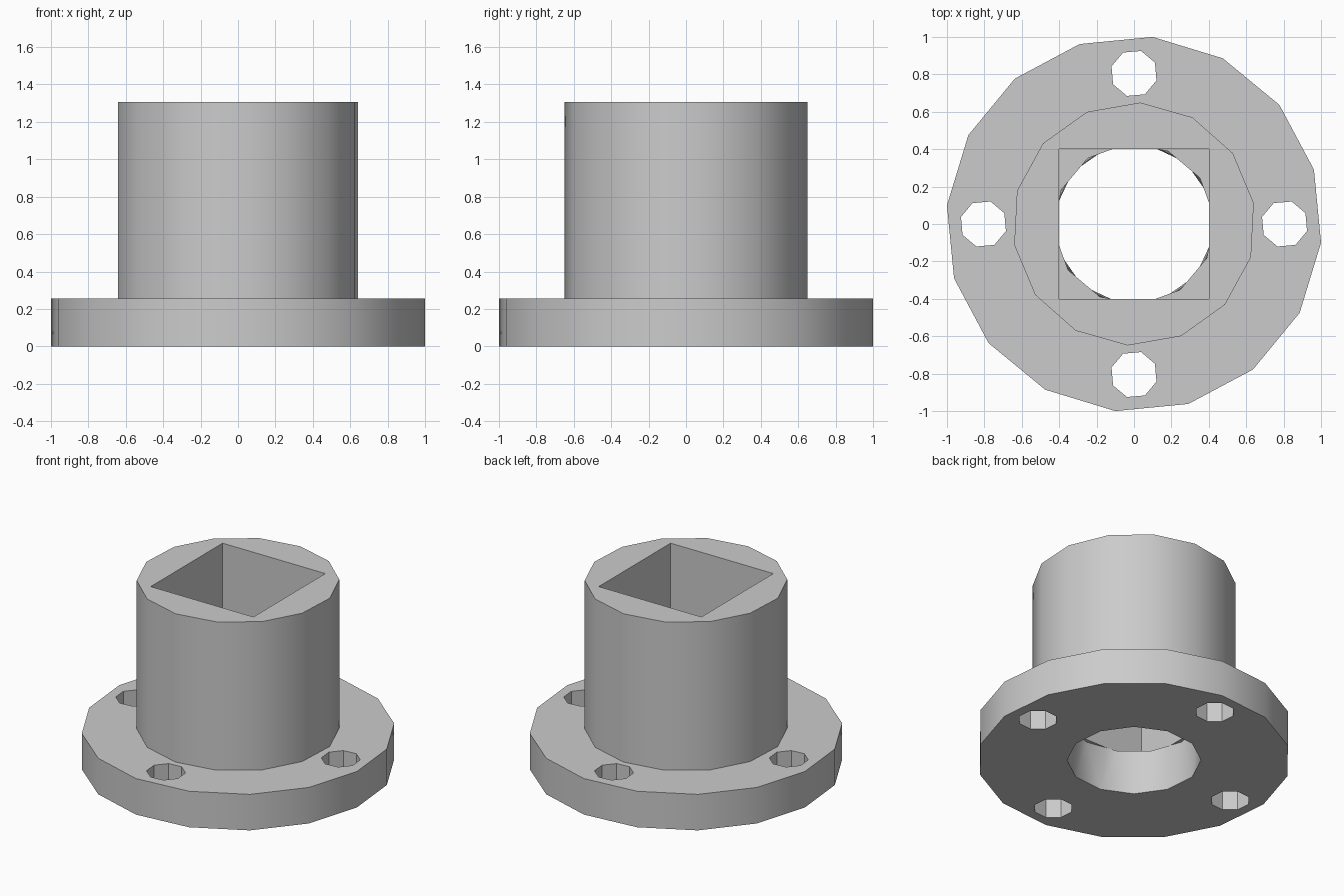
import bpy, bmesh, math

old = bpy.data.objects.get("Cube")
if old:
    bpy.data.objects.remove(old, do_unlink=True)

FLANGE_TOP, LEDGE, TOP = 0.255, 0.31, 1.305

grey = bpy.data.materials.new("plain grey")
grey.use_nodes = True
grey.diffuse_color = (0.6, 0.6, 0.6, 1)
grey.node_tree.nodes["Principled BSDF"].inputs["Base Color"].default_value = (0.6, 0.6, 0.6, 1)


def prism(name, sides, radius, levels, centre=(0, 0)):
    """Closed prism through rings given as (height, start angle in degrees)."""
    bm = bmesh.new()
    rings = []
    for z, start in levels:
        angles = [math.radians(start) + math.tau * i / sides for i in range(sides)]
        rings.append([bm.verts.new((centre[0] + radius * math.cos(a),
                                    centre[1] + radius * math.sin(a), z)) for a in angles])
    for k in range(len(rings) - 1):
        low, high = rings[k], rings[k + 1]
        twisted = levels[k][1] != levels[k + 1][1]
        for i in range(sides):
            j = (i + 1) % sides
            if twisted:
                bm.faces.new((low[i], low[j], high[i]))
                bm.faces.new((low[j], high[j], high[i]))
            else:
                bm.faces.new((low[i], low[j], high[j], high[i]))
    bm.faces.new(rings[0][::-1])
    bm.faces.new(rings[-1])
    bmesh.ops.recalc_face_normals(bm, faces=bm.faces)
    mesh = bpy.data.meshes.new(name)
    bm.to_mesh(mesh)
    bm.free()
    mesh.materials.append(grey)
    obj = bpy.data.objects.new(name, mesh)
    bpy.context.collection.objects.link(obj)
    return obj


def combine(target, tool, operation):
    """Apply a boolean and discard the tool."""
    mod = target.modifiers.new("cut", "BOOLEAN")
    mod.operation, mod.object, mod.solver = operation, tool, "EXACT"
    graph = bpy.context.evaluated_depsgraph_get()
    mesh = bpy.data.meshes.new_from_object(target.evaluated_get(graph))
    target.modifiers.clear()
    target.data = mesh
    bpy.data.objects.remove(tool, do_unlink=True)


# Round flange with the upright sleeve
body = prism("flanged_sleeve", 16, 1.005, [(0, 16.8), (FLANGE_TOP, 16.8)])
sleeve = prism("sleeve", 14, 0.65, [(0.1, 9.9), (TOP, 9.9)])
combine(body, sleeve, "UNION")

# Square socket from the top
combine(body, prism("socket", 4, 0.402 * math.sqrt(2), [(LEDGE, 45), (TOP + 0.2, 45)]), "DIFFERENCE")

# Round bore from below, slightly twisted between its rims
combine(body, prism("bore", 12, 0.43, [(-0.2, 20), (0, 20), (LEDGE, 35)]), "DIFFERENCE")

# Four bolt holes
for x, y in ((1, 0), (0, 1), (-1, 0), (0, -1)):
    hole = prism("bolt_hole", 8, 0.126, [(-0.2, 27.5), (FLANGE_TOP + 0.2, 27.5)],
                 (x * 0.805, y * 0.805))
    combine(body, hole, "DIFFERENCE")

# Smooth round walls, crisp rims
body.data.name = "flanged_sleeve"
bpy.ops.object.select_all(action="DESELECT")
body.select_set(True)
bpy.context.view_layer.objects.active = body
bpy.ops.object.shade_smooth_by_angle(angle=math.radians(30))
